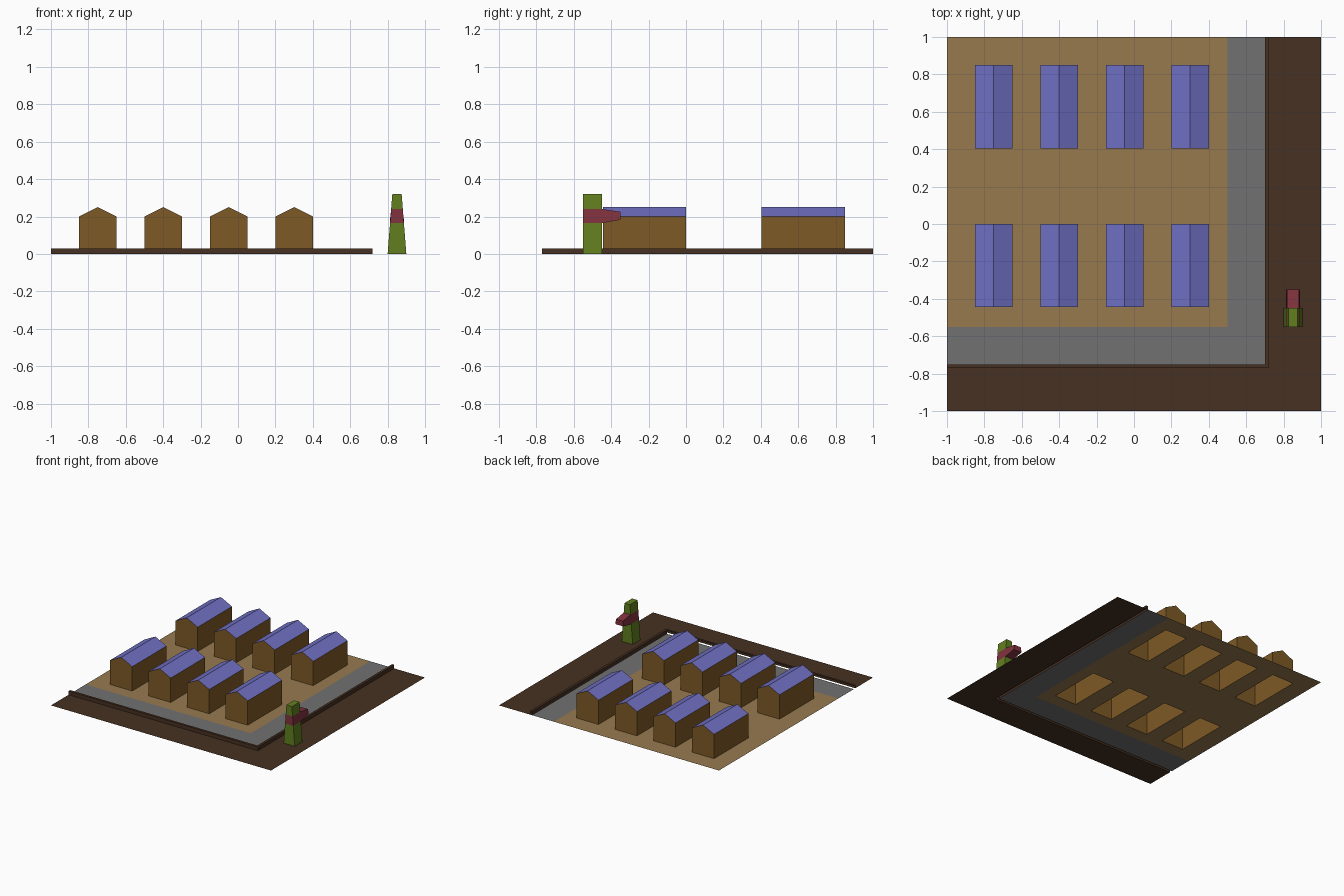
import bpy

if "Cube" in bpy.data.objects:
    bpy.data.objects.remove(bpy.data.objects["Cube"])


def material(name, rgb):
    # screen colour converted to linear
    m = bpy.data.materials.new(name)
    m.diffuse_color = [(c / 255) ** 2.2 for c in rgb] + [1]
    m.use_nodes = True
    m.node_tree.nodes["Principled BSDF"].inputs["Base Color"].default_value = m.diffuse_color
    return m


TAN = material("tan_soil", (150, 121, 80))
ROAD = material("road_grey", (112, 112, 112))
EARTH = material("dark_earth", (72, 52, 38))
WALL = material("house_wall", (125, 90, 42))
ROOF = material("roof_blue", (112, 112, 196))
GREEN = material("green", (98, 126, 36))
RED = material("dark_red", (128, 54, 64))


def build(name, verts, faces, mat):
    me = bpy.data.meshes.new(name)
    me.from_pydata(verts, [], faces)
    me.materials.append(mat)
    ob = bpy.data.objects.new(name, me)
    bpy.context.collection.objects.link(ob)
    return ob


def corner_strip(name, inner, outer, z, mat):
    # flat L-shaped strip running along the front and right edges
    (xi, yi), (xo, yo) = inner, outer
    v = [(-1, yo, z), (xo, yo, z), (xo, 1, z), (xi, 1, z), (xi, yi, z), (-1, yi, z)]
    return build(name, v, [(0, 1, 4, 5), (1, 2, 3, 4)], mat)


def loft(name, lower, upper, mat, skip=()):
    # tapered block between two four-cornered loops
    faces = [(3, 2, 1, 0), (4, 5, 6, 7)]
    faces += [(i, (i + 1) % 4, (i + 1) % 4 + 4, i + 4) for i in range(4)]
    return build(name, lower + upper, [f for i, f in enumerate(faces) if i not in skip], mat)


house_x = [(-0.85, -0.65), (-0.5, -0.3), (-0.15, 0.05), (0.2, 0.4)]
house_y = [(-0.445, 0.0), (0.405, 0.85)]

# building plot, left open beneath each house
xs = sorted([-1, 0.5] + [x for p in house_x for x in p])
ys = sorted([-0.55, 1] + [y for p in house_y for y in p])
nx = len(xs)
cells = [(j * nx + i, j * nx + i + 1, (j + 1) * nx + i + 1, (j + 1) * nx + i)
         for j in range(len(ys) - 1) for i in range(nx - 1) if not (i % 2 and j % 2)]
build("plot", [(x, y, 0) for y in ys for x in xs], cells, TAN)

# road and outer earth
corner_strip("road", (0.5, -0.55), (0.7, -0.75), 0, ROAD)
corner_strip("outer_earth", (0.72, -0.77), (1, -1), 0, EARTH)

# raised kerb: top, outer sides, inner right side and ends (front inner side is open)
H = 0.03
corner_strip("kerb_top", (0.7, -0.75), (0.72, -0.77), H, EARTH)
line = [(-1, -0.77), (0.72, -0.77), (0.72, 1), (0.7, 1), (0.7, -0.75)]
build("kerb_sides", [(x, y, z) for x, y in line for z in (0, H)],
      [(2 * i, 2 * i + 2, 2 * i + 3, 2 * i + 1) for i in range(4)], EARTH)

# houses with gabled roofs and open bottoms
for r, (y0, y1) in enumerate(house_y):
    for c, (x0, x1) in enumerate(house_x):
        profile = [(x0, 0), (x1, 0), (x1, 0.2), ((x0 + x1) / 2, 0.25), (x0, 0.2)]
        v = [(x, y, z) for y in (y0, y1) for x, z in profile]
        build(f"house_walls_{r}_{c}", v,
              [(0, 1, 2, 3, 4), (9, 8, 7, 6, 5), (1, 6, 7, 2), (0, 4, 9, 5)], WALL)
        build(f"house_roof_{r}_{c}", [v[i] for i in (2, 3, 4, 7, 8, 9)],
              [(0, 3, 4, 1), (1, 4, 5, 2)], ROOF)

# tapered post in three bands
CX = 0.85


def ring(z):
    h = 0.05 - 0.025 * z / 0.32
    return [(CX - h, -0.55, z), (CX + h, -0.55, z), (CX + h, -0.45, z), (CX - h, -0.45, z)]


Z0, Z1 = 0.165, 0.24
loft("post_base", ring(0), ring(Z0), GREEN, skip=(0, 1))
loft("post_band", ring(Z0), ring(Z1), RED, skip=(0, 1, 4))
loft("post_top", ring(Z1), ring(0.32), GREEN, skip=(0,))

# spout pointing backwards from the band
a, b = ring(Z0), ring(Z1)
root = [a[3], a[2], b[2], b[3]]
tip = [(x, -0.35, 0.183 if z == Z0 else 0.225) for x, y, z in root]
spout = loft("post_spout", root, tip, RED, skip=(0,))
spout.data.flip_normals()
